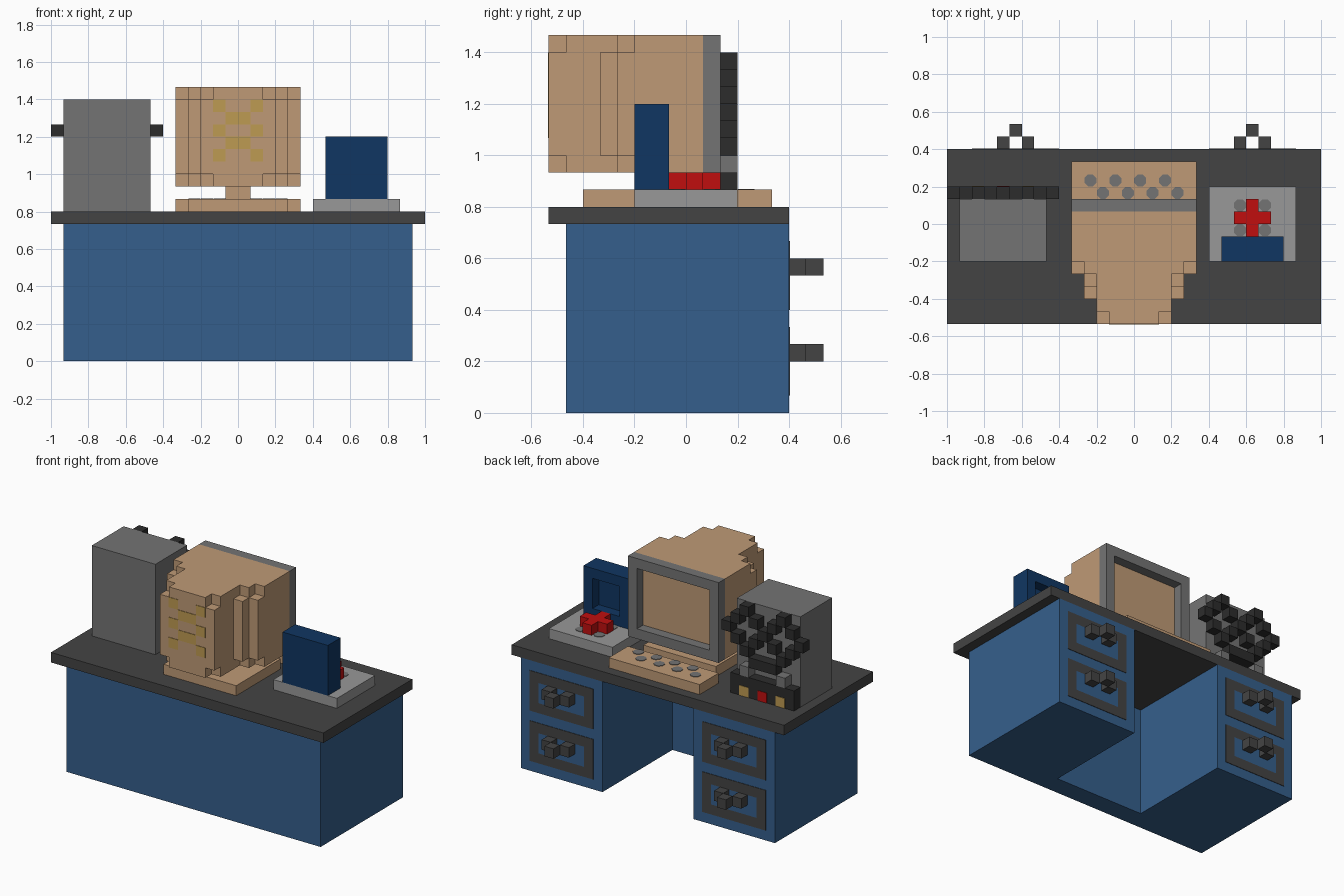
import bpy, bmesh, math
from mathutils import Matrix, Vector

if "Cube" in bpy.data.objects:
    bpy.data.objects.remove(bpy.data.objects["Cube"])

U = 1 / 15      # one block of the model
T = 0.05        # plate thickness in blocks


def material(name, r, g, b):
    lin = [(c / 255 / 12.92) if c < 11 else ((c / 255 + 0.055) / 1.055) ** 2.4 for c in (r, g, b)]
    m = bpy.data.materials.new(name)
    m.use_nodes = True
    m.diffuse_color = (*lin, 1)
    m.node_tree.nodes["Principled BSDF"].inputs["Base Color"].default_value = (*lin, 1)
    return m


BLUE = material("desk blue", 53, 95, 140)
DARK = material("dark grey", 68, 68, 68)
TAN = material("tan plastic", 191, 154, 118)
GREY = material("mid grey", 116, 116, 116)
LIGHT = material("light grey", 152, 152, 152)
NAVY = material("navy", 16, 54, 98)
RED = material("red", 192, 15, 15)
BLACK = material("near black", 44, 44, 44)
GOLD = material("mustard", 190, 155, 82)


def finish(name, bm, *mats):
    bmesh.ops.recalc_face_normals(bm, faces=bm.faces)
    me = bpy.data.meshes.new(name)
    bm.to_mesh(me)
    bm.free()
    for m in mats:
        me.materials.append(m)
    ob = bpy.data.objects.new(name, me)
    bpy.context.collection.objects.link(ob)
    return ob


def add_box(bm, x0, x1, y0, y1, z0, z1):
    mid = Vector((x0 + x1, y0 + y1, z0 + z1)) * U / 2
    size = Matrix.Diagonal(((x1 - x0) * U, (y1 - y0) * U, (z1 - z0) * U, 1))
    bmesh.ops.create_cube(bm, size=1, matrix=Matrix.Translation(mid) @ size)


def boxes(name, mat, *spans):
    bm = bmesh.new()
    for s in spans:
        add_box(bm, *s)
    return finish(name, bm, mat)


def prism(name, mat, outline, z0, z1):
    bm = bmesh.new()
    f = bm.faces.new([bm.verts.new((x * U, y * U, z0 * U)) for x, y in outline])
    r = bmesh.ops.extrude_face_region(bm, geom=[f])
    top = [v for v in r["geom"] if isinstance(v, bmesh.types.BMVert)]
    bmesh.ops.translate(bm, verts=top, vec=(0, 0, (z1 - z0) * U))
    return finish(name, bm, mat)


def mirrored(half):
    return half + [(-x, y) for x, y in reversed(half)]


def framed(name, span, mat, inner, depth):
    """Box whose +y face has a one-block border around a panel sunk by depth."""
    bm = bmesh.new()
    add_box(bm, *span)
    f = max(bm.faces, key=lambda q: q.calc_center_median().y)
    bmesh.ops.inset_region(bm, faces=[f], thickness=U, use_even_offset=True)
    f = max(bm.faces, key=lambda q: (round(q.calc_center_median().y, 5), min(v.co.x for v in q.verts)
                                     > span[0] * U + U / 2 and max(v.co.x for v in q.verts) < span[1] * U - U / 2
                                     and len({round(v.co.z, 4) for v in q.verts}) == 2))
    if depth:
        f = bmesh.ops.extrude_discrete_faces(bm, faces=[f])["faces"][0]
        bmesh.ops.translate(bm, verts=f.verts[:], vec=(0, -depth * U, 0))
    f.material_index = 1
    return finish(name, bm, mat, inner)


def buttons(name, mat, cells, z):
    """Flat eight-sided plates centred on the given blocks."""
    bm = bmesh.new()
    r = U * 0.48 / math.cos(math.pi / 8)
    for x, y in cells:
        at = Matrix.Translation(((x + .5) * U, (y + .5) * U, (z + T / 2) * U))
        bmesh.ops.create_cone(bm, cap_ends=True, segments=8, radius1=r, radius2=r, depth=T * U,
                              matrix=at @ Matrix.Rotation(math.pi / 8, 4, "Z"))
    return finish(name, bm, mat)


# Desk: U-shaped body with a kneehole at the back, and a top
prism("desk_body", BLUE, mirrored([(14, -7), (14, 6), (5, 6), (5, -5)]), 0, 11)
boxes("desk_top", DARK, (-15, 15, -8, 6, 11, 12))

# Drawers: border plate with blue panel, three-block handle
for side, c in (("left", 9.5), ("right", -9.5)):
    for level, z in (("lower", 1), ("upper", 6)):
        framed(f"{side}_{level}_drawer", (c - 3.5, c + 3.5, 6 - T, 6 + T, z, z + 4), DARK, BLUE, 0)
        boxes(f"{side}_{level}_handle", DARK,
              *[(c + d - .5, c + d + .5, y, y + 1, z + 2, z + 3) for d, y in ((-1, 6), (1, 6), (0, 7))])

# Monitor: stepped shell, trimmed in its top and bottom rows
middle = mirrored([(3, -8), (3, -5), (4, -5), (4, -4), (5, -4), (5, 1)])
trimmed = mirrored([(2, -8), (2, -7), (3, -7), (3, -4), (4, -4), (4, -3), (5, -3), (5, 1)])
prism("monitor_shell", TAN, middle, 15, 21)
prism("monitor_shell_top", TAN, trimmed, 21, 22)
prism("monitor_shell_bottom", TAN, trimmed, 14, 15)
framed("monitor_bezel_and_screen", (-5, 5, 1, 2, 14, 22), GREY, TAN, 0.97)
boxes("monitor_neck", TAN, (-1, 1, -3, -1, 13, 14))
boxes("monitor_base", TAN, (-4, 4, -6, 1, 12, 13))

# Vent pattern on the monitor casing
vents = [(x, z) for z in (16, 18, 20) for x in (-2, 1)] + [(x, z) for z in (17, 19) for x in (-1, 0)]
boxes("monitor_vents", GOLD, *[(x, x + 1, -8 - T, -8 + T, z, z + 1) for x, z in vents])

# Keyboard with two staggered rows of keys
boxes("keyboard", TAN, (-5, 5, 2, 5, 12, 13))
buttons("keys", GREY, [(x + s, 3 - s) for s in (0, 1) for x in (-4, -2, 0, 2)], 13)

# Tape cabinet with two reels
boxes("cabinet", GREY, (-14, -7, -3, 2, 12, 21))
ring = [(2, 0), (-2, 0), (0, 2), (0, -2), (1, 1), (1, -1), (-1, 1), (-1, -1)]
cells = sorted({(c + dx, 18 + dz) for c in (-13, -9) for dx, dz in ring})
boxes("tape_reels", BLACK, *[(x, x + 1, 2, 3, z, z + 1) for x, z in cells])
boxes("tape_bar", BLACK, (-12, -9, 2, 3, 15, 16))
boxes("tape_guides", GREY, *[(x, x + 1, 2, 3, 14, 15) for x in (-13, -9)])
boxes("control_panel", BLACK, (-14, -7, 2, 3, 12, 14))
for name, mat, xs in (("yellow_lamps", GOLD, (-13, -9)), ("red_lamp", RED, (-11,))):
    boxes(name, mat, *[(x, x + 1, 3 - T, 3 + T, 12, 13) for x in xs])

# Desk stand: tray, upright block with sunken panel, red cross and buttons
boxes("tray", LIGHT, (6, 13, -3, 3, 12, 13))
framed("upright_block", (7, 12, -3, -1, 13, 18), NAVY, NAVY, 1)
prism("red_cross", RED, [(9, -1), (10, -1), (10, 0), (11, 0), (11, 1), (10, 1),
                         (10, 2), (9, 2), (9, 1), (8, 1), (8, 0), (9, 0)], 13, 14)
buttons("tray_buttons", GREY, [(x, y) for x in (8, 10) for y in (-1, 1)], 13)
